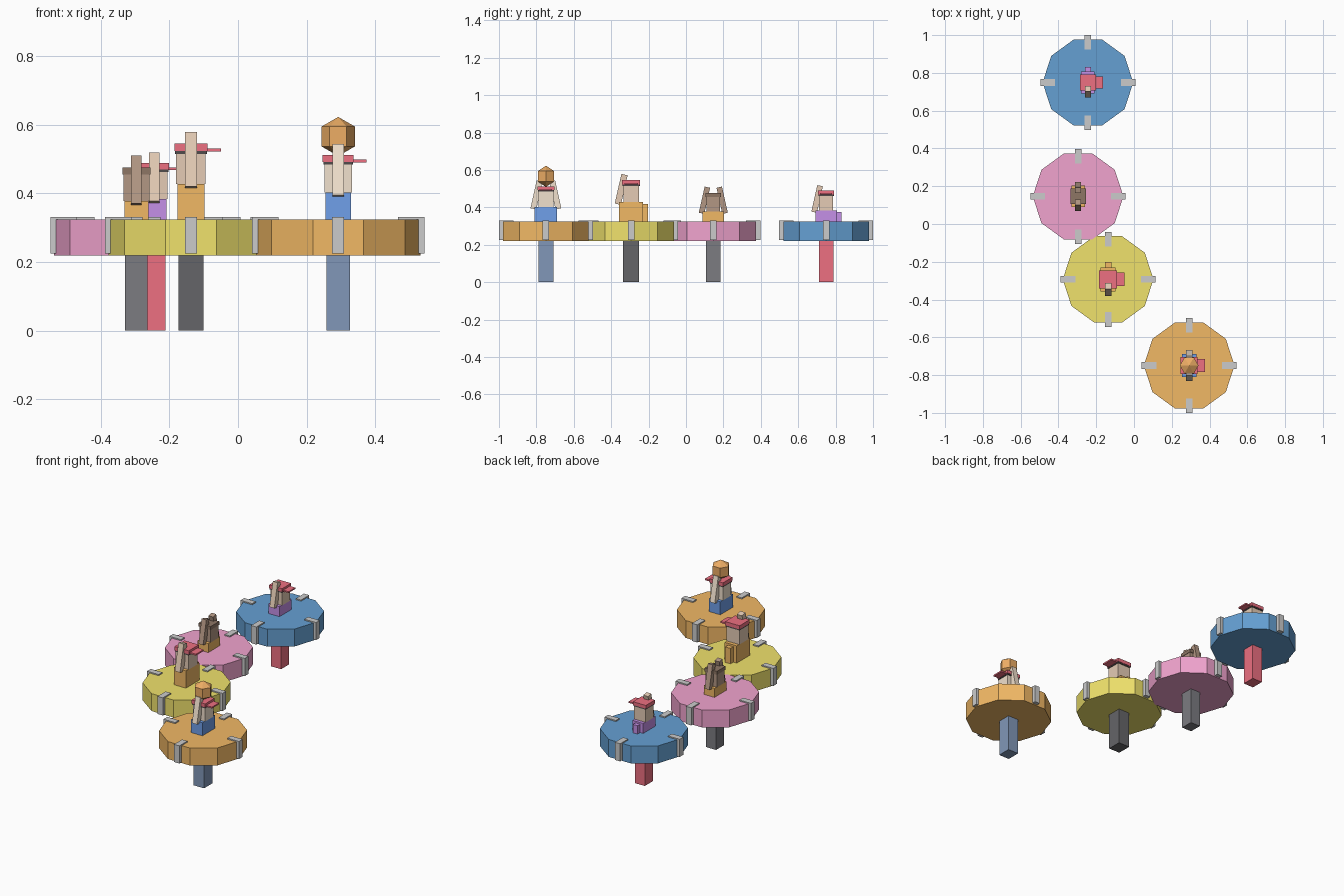
import bpy, bmesh
from math import pi, cos, sin
from mathutils import Matrix, Vector

if "Cube" in bpy.data.objects:
    bpy.data.objects.remove(bpy.data.objects["Cube"])

materials = {}


def paint(obj, name, color):
    if name not in materials:
        materials[name] = bpy.data.materials.new(name)
        materials[name].diffuse_color = (*color, 1)
    obj.data.materials.append(materials[name])


def finish(name, bm, mat=None):
    mesh = bpy.data.meshes.new(name)
    bm.to_mesh(mesh)
    bm.free()
    obj = bpy.data.objects.new(name, mesh)
    bpy.context.collection.objects.link(obj)
    if mat:
        paint(obj, *mat)
    return obj


def add_box(bm, center, size, rot=Matrix()):
    m = Matrix.Translation(center) @ rot @ Matrix.Diagonal((*size, 1))
    bmesh.ops.create_cube(bm, size=1, matrix=m)


BLACK = ("black_hair", (0.08, 0.07, 0.07))
BROWN = ("brown_hair", (0.27, 0.18, 0.13))
RED = ("red", (0.85, 0.16, 0.22))
TAN = ("tan_skin", (0.78, 0.60, 0.46))
PALE = ("pale_skin", (0.88, 0.75, 0.61))
DARK = ("dark_skin", (0.45, 0.31, 0.23))
ORANGE = ("orange", (0.88, 0.48, 0.13))
CHARCOAL = ("charcoal", (0.20, 0.20, 0.22))

# name, x, y, figure scale, ring, legs, shirt, skin, hair, cap, both arms up
riders = [
    ("blue", -0.244, 0.749, 0.897, ("blue_rubber", (0.13, 0.35, 0.65)), RED,
     ("purple", (0.56, 0.28, 0.80)), TAN, BLACK, True, False),
    ("pink", -0.296, 0.146, 0.883, ("pink_rubber", (0.88, 0.37, 0.62)), CHARCOAL,
     ORANGE, DARK, BROWN, False, True),
    ("yellow", -0.137, -0.293, 1.0, ("yellow_rubber", (0.87, 0.76, 0.15)),
     ("dark_trousers", (0.13, 0.13, 0.14)), ORANGE, TAN, BLACK, True, False),
    ("orange", 0.292, -0.749, 0.94, ORANGE, ("denim", (0.22, 0.31, 0.48)),
     ("blue_shirt", (0.16, 0.35, 0.82)), PALE, BLACK, True, True),
]

for name, px, py, s, ring, legs, shirt, skin, hair, cap, both in riders:
    place = Matrix.Translation((px, py, 0))

    # ten-sided float ring
    bm = bmesh.new()
    bmesh.ops.create_cone(bm, cap_ends=True, segments=10, radius1=0.24, radius2=0.24,
                          depth=0.105, matrix=Matrix.Translation((0, 0, 0.2715)) @ Matrix.Rotation(pi / 2, 4, 'Z'))
    finish(name + "_float_ring", bm, ring).matrix_world = place

    # four grey straps around the ring
    bm = bmesh.new()
    for i in range(4):
        a = i * pi / 2
        add_box(bm, (0.2125 * cos(a), 0.2125 * sin(a), 0.278), (0.077, 0.035, 0.106),
                Matrix.Rotation(a, 4, 'Z'))
    strap = finish(name + "_straps", bm, ("grey_strap", (0.7, 0.7, 0.7)))
    strap.matrix_world = place

    # body blocks, facing +x: (part, material, x range, half width in y, z range)
    blocks = [
        ("legs", legs, (-0.037, 0.037), 0.043, (0, 0.25)),
        ("torso", shirt, (-0.040, 0.040), 0.064, (0.25, 0.428)),
        ("head", skin, (-0.043, 0.043), 0.042, (0.428, 0.515)),
        ("hair", hair, (-0.046, 0.046), 0.046, (0.515, 0.539)),
    ]
    if cap:
        blocks += [("cap", RED, (-0.048, 0.048), 0.048, (0.523, 0.545)),
                   ("cap_brim", RED, (0.040, 0.088), 0.036, (0.522, 0.531))]
    body = place @ Matrix.Scale(s, 4)
    for part, mat, xs, hy, zs in blocks:
        bm = bmesh.new()
        add_box(bm, (sum(xs) / 2, 0, sum(zs) / 2), (xs[1] - xs[0], 2 * hy, zs[1] - zs[0]))
        finish(f"{name}_{part}", bm, mat).matrix_world = body

    # raised arms lean in towards the head
    for side in ((-1, 1) if both else (-1,)):
        bm = bmesh.new()
        add_box(bm, (0, side * 0.0535, 0.496), (0.035, 0.034, 0.162),
                Matrix.Rotation(side * 0.22, 4, 'X'))
        finish(f"{name}_raised_arm_{'right' if side < 0 else 'left'}", bm, skin).matrix_world = body

    # lowered sleeve
    if not both:
        bm = bmesh.new()
        add_box(bm, (0, 0.075, 0.334), (0.035, 0.032, 0.166))
        finish(name + "_lowered_arm", bm, shirt).matrix_world = body

# faceted ball held overhead by the front rider
bm = bmesh.new()
bmesh.ops.create_uvsphere(bm, u_segments=6, v_segments=3, radius=0.057,
                          matrix=Matrix.Rotation(pi / 2, 4, 'Z'))
ball = finish("ball", bm, ("ball_orange", (0.85, 0.42, 0.13)))
ball.location = Vector((0.292, -0.749, 0.566))

for m in bpy.data.materials:
    if m.users and not m.is_grease_pencil:
        m.use_nodes = True
        m.node_tree.nodes["Principled BSDF"].inputs["Base Color"].default_value = m.diffuse_color
